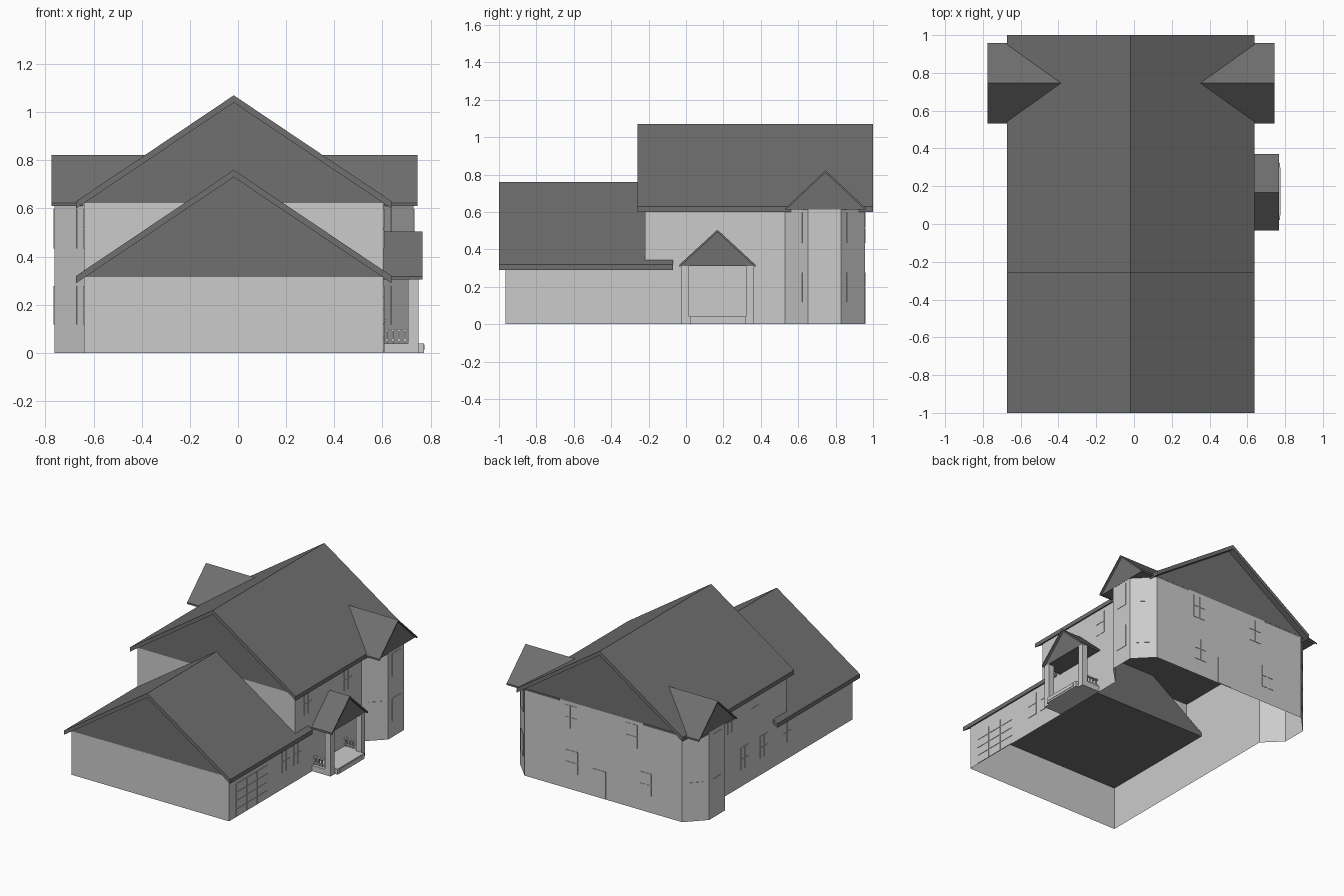
import bpy, bmesh, math
from mathutils import Vector

if "Cube" in bpy.data.objects:
    bpy.data.objects.remove(bpy.data.objects["Cube"])

CX = -0.0175          # ridge line of the house
XR, XL = 0.605, -0.64  # right and left wall planes


def material(name, grey):
    m = bpy.data.materials.new(name)
    m.diffuse_color = (grey, grey, grey, 1)
    m.use_nodes = True
    m.node_tree.nodes["Principled BSDF"].inputs["Base Color"].default_value = m.diffuse_color
    return m


WALL, ROOF = material("wall_grey", 0.55), material("roof_grey", 0.16)


def finish(name, bm, mat=WALL):
    me = bpy.data.meshes.new(name)
    bm.to_mesh(me)
    bm.free()
    me.materials.append(mat)
    ob = bpy.data.objects.new(name, me)
    bpy.context.collection.objects.link(ob)
    return ob


def prism(name, profile, axis, a, b, mat=WALL):
    """Extrude an (across, z) profile along x or y from a to b."""
    bm = bmesh.new()
    place = (lambda u, z, t: (t, u, z)) if axis == 'x' else (lambda u, z, t: (u, t, z))
    ends = [[bm.verts.new(place(u, z, t)) for u, z in profile] for t in (a, b)]
    bm.faces.new(ends[0])
    bm.faces.new(ends[1][::-1])
    n = len(profile)
    for i in range(n):
        j = (i + 1) % n
        bm.faces.new((ends[0][i], ends[1][i], ends[1][j], ends[0][j]))
    bmesh.ops.recalc_face_normals(bm, faces=bm.faces)
    return finish(name, bm, mat)


def gable_roof(name, axis, mid, half, eave, ridge, thick, slab, wedge, inset):
    """Pitched slab over a solid gable wedge with a flat ceiling."""
    prism(name + "_slab", [(mid - half, eave), (mid, ridge), (mid + half, eave),
                           (mid + half, eave - thick), (mid, ridge - thick),
                           (mid - half, eave - thick)], axis, *slab, ROOF)
    slope = (ridge - eave) / half
    h = half - inset
    base = eave - thick + slope * inset
    prism(name + "_gable", [(mid - h, base), (mid, ridge - thick), (mid + h, base)],
          axis, *wedge, ROOF)


def box(name, lo, hi):
    return prism(name, [(lo[1], lo[2]), (hi[1], lo[2]), (hi[1], hi[2]), (lo[1], hi[2])],
                 'x', lo[0], hi[0])


def wall_sheet(name, path, z0, z1):
    bm = bmesh.new()
    cols = [[bm.verts.new((x, y, z)) for z in (z0, z1)] for x, y in path]
    for i in range(len(cols)):
        p, q = cols[i], cols[(i + 1) % len(cols)]
        bm.faces.new((p[0], q[0], q[1], p[1]))
    return finish(name, bm)


def panel(name, p, q, z0, z1, cols=1, rows=1):
    """Thin panes laid on the outside of the wall running from p to q."""
    p, q = Vector((*p, 0)), Vector((*q, 0))
    d = q - p
    out = Vector((d.y, -d.x, 0)).normalized() * 0.003
    gap = 0.003
    bm = bmesh.new()
    for i in range(cols):
        for j in range(rows):
            s = d.normalized() * gap
            a, b = p + d * (i / cols) + s, p + d * ((i + 1) / cols) - s
            lo = z0 + (z1 - z0) * j / rows + gap
            hi = z0 + (z1 - z0) * (j + 1) / rows - gap
            pts = [Vector((v.x, v.y, z)) for v, z in ((a, lo), (b, lo), (b, hi), (a, hi))]
            back = [bm.verts.new(v) for v in pts]
            front = [bm.verts.new(v + out) for v in pts]
            bm.faces.new(front)
            for k in range(4):
                m = (k + 1) % 4
                bm.faces.new((back[k], back[m], front[m], front[k]))
    return finish(name, bm)


# Walls: open shells with a faceted bay on each side
bays = [(XR, 0.53), (0.73, 0.652), (0.73, 0.829), (XR, 0.957),
        (XL, 0.957), (-0.763, 0.829), (-0.763, 0.652), (XL, 0.53)]
wall_sheet("lower_walls", [(XL, -0.965), (XR, -0.965)] + bays, 0, 0.315)
wall_sheet("upper_walls", [(XL, -0.22), (XR, -0.22)] + bays, 0.315, 0.622)

# Main, garage and bay roofs
gable_roof("main_roof", 'y', CX, 0.655, 0.63, 1.07, 0.03, (-0.26, 1.0), (-0.22, 0.957), 0.032)
gable_roof("garage_roof", 'y', CX, 0.655, 0.32, 0.76, 0.03, (-1.0, -0.07), (-0.965, -0.07), 0.032)
for side, s, out in (("right", 1, 0.745), ("left", -1, 0.775)):
    gable_roof(side + "_bay_roof", 'x', 0.746, 0.213, 0.622, 0.822, 0.012,
               (s * 0.33, s * out), (s * 0.4, s * (out - 0.014)), 0.004)

# Entrance porch: roof, deck, step, posts and railings
PY = 0.168
gable_roof("porch_roof", 'x', PY, 0.203, 0.318, 0.505, 0.013, (XR, 0.767), (XR, 0.75), 0.006)
box("porch_deck", (XR, -0.027, 0), (0.75, 0.363, 0.04))
box("porch_step", (0.75, 0.022, 0), (0.772, 0.322, 0.04))
box("porch_step_tread", (0.772, 0.045, 0.012), (0.775, 0.298, 0.034))
for side, s in (("front", -1), ("back", 1)):
    y = PY + s * 0.1735
    box(side + "_porch_post", (0.706, y - 0.0215, 0), (0.75, y + 0.0215, 0.315))
    for z in (0.05, 0.092):
        box(side + "_porch_rail", (XR, y - 0.008, z), (0.706, y + 0.008, z + 0.008))
    for i in range(4):
        x = 0.618 + i * 0.025
        box(side + "_baluster", (x - 0.004, y - 0.004, 0.04), (x + 0.004, y + 0.004, 0.095))

LOW, HIGH = (0.115, 0.28), (0.43, 0.6)

# Right wall: garage door, entrance door and windows
panel("garage_door", (XR, -0.89), (XR, -0.53), 0.0, 0.24, 3, 4)
panel("entrance_door", (XR, 0.12), (XR, 0.22), 0.04, 0.26)
box("door_knob", (XR, 0.19, 0.13), (XR + 0.01, 0.2, 0.14))
for y in (-0.37, -0.24):
    panel("right_window", (XR, y), (XR, y + 0.09), *LOW, 2, 2)
for y in (-0.12, 0.33):
    panel("right_window", (XR, y), (XR, y + 0.09), *HIGH, 2, 2)

# Left wall windows
for y in (0.3, 0.08, -0.18):
    panel("left_window", (XL, y), (XL, y - 0.09), *LOW, 2, 2)
for y in (0.45, 0.18):
    panel("left_window", (XL, y), (XL, y - 0.09), *HIGH, 2, 2)

# Back wall door and windows
panel("back_door", (0.08, 0.957), (-0.04, 0.957), 0.0, 0.2)
for x in (0.28, -0.3):
    panel("back_window", (x, 0.957), (x - 0.1, 0.957), *LOW, 2, 2)
for x in (0.29, -0.19):
    panel("back_window", (x, 0.957), (x - 0.1, 0.957), *HIGH, 2, 2)

# Bay windows on every facet, both floors
for k in (0, 1, 2, 4, 5, 6):
    p, q = Vector(bays[k]), Vector(bays[k + 1])
    for z in (LOW, HIGH):
        panel("bay_window", p.lerp(q, 0.22), p.lerp(q, 0.78), *z)
